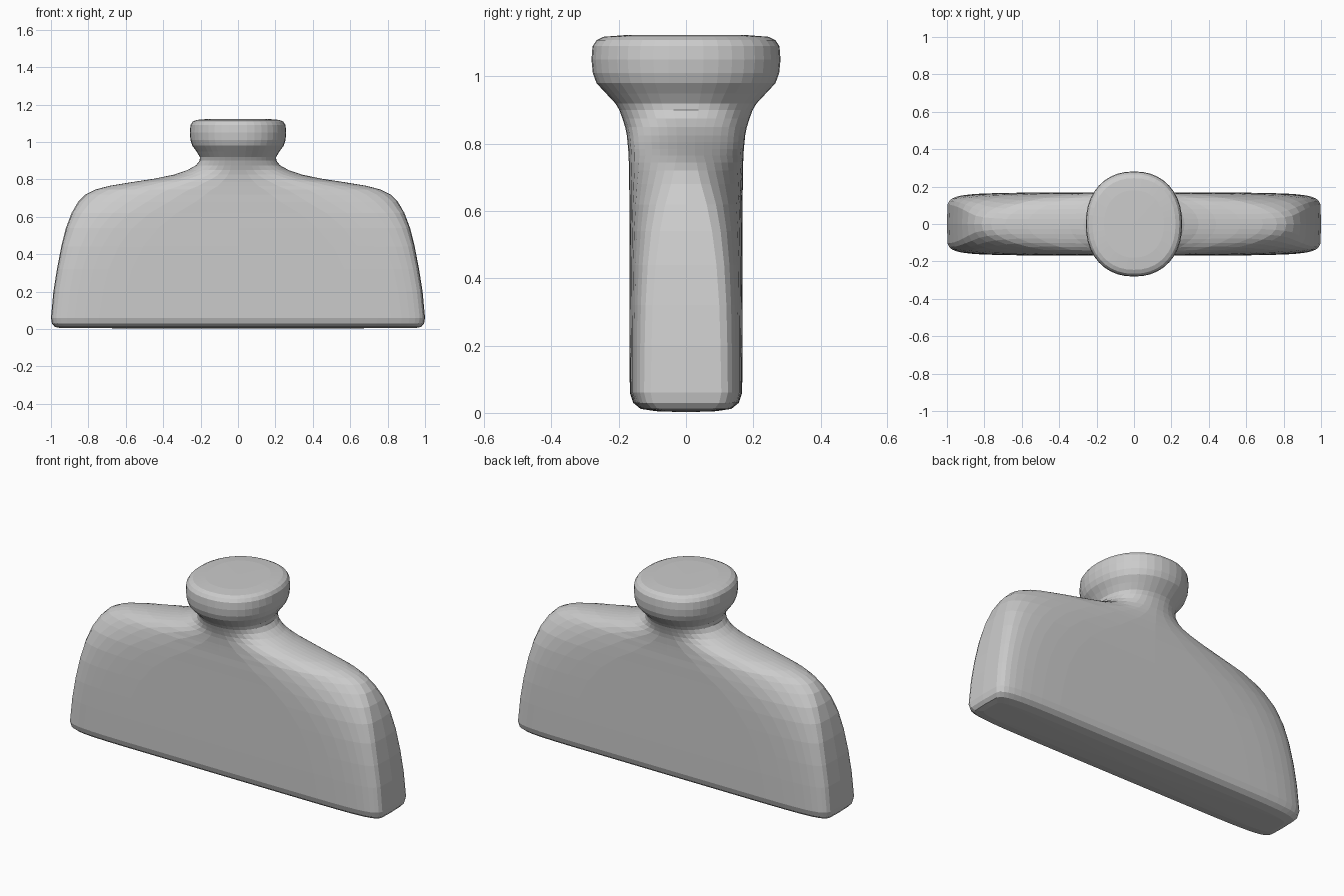
import bpy, bmesh
from math import sin, cos, pi, copysign

SEGMENTS = 40

# Each ring: height, half width, half depth, squareness of the outline
PROFILE = [
    (0.005, 0.95, 0.09, 7), (0.012, 0.98, 0.135, 8), (0.03, 0.995, 0.157, 8),
    (0.06, 1.0, 0.167, 8), (0.20, 0.987, 0.168, 7.5), (0.32, 0.968, 0.168, 7),
    (0.44, 0.945, 0.168, 6), (0.54, 0.92, 0.168, 4.8), (0.62, 0.89, 0.168, 3.7),
    (0.68, 0.855, 0.169, 2.8), (0.72, 0.815, 0.169, 2.4), (0.745, 0.765, 0.17, 2.2),
    (0.765, 0.69, 0.171, 2), (0.785, 0.57, 0.172, 2), (0.805, 0.44, 0.174, 2),
    (0.825, 0.345, 0.176, 2), (0.85, 0.27, 0.181, 2), (0.875, 0.225, 0.189, 2.1),
    (0.90, 0.205, 0.198, 2.2), (0.92, 0.204, 0.21, 2.2), (0.95, 0.222, 0.238, 2.2),
    (0.98, 0.244, 0.266, 2.2), (1.01, 0.254, 0.277, 2.2), (1.05, 0.258, 0.281, 2.2),
    (1.09, 0.254, 0.278, 2.2), (1.108, 0.243, 0.266, 2.2), (1.118, 0.222, 0.245, 2.2),
    (1.123, 0.16, 0.18, 2.2),
]


def outline(hx, hy, n):
    """Superellipse outline: round for n = 2, a rounded rectangle for high n."""
    for i in range(SEGMENTS):
        a = 2 * pi * i / SEGMENTS
        c, s = cos(a), sin(a)
        yield (hx * copysign(abs(c) ** (2 / n), c),
               hy * copysign(abs(s) ** (2 / n), s))


# Wide slab with sloping shoulders, neck and rounded knob as one loft
bm = bmesh.new()
rings = [[bm.verts.new((x, y, z)) for x, y in outline(hx, hy, n)]
         for z, hx, hy, n in PROFILE]
for low, high in zip(rings, rings[1:]):
    for i in range(SEGMENTS):
        j = (i + 1) % SEGMENTS
        bm.faces.new((low[i], low[j], high[j], high[i]))

# Close the underside and the top of the knob
for ring, z in ((rings[0], 0.002), (rings[-1], 1.124)):
    centre = bm.verts.new((0, 0, z))
    for i in range(SEGMENTS):
        bm.faces.new((ring[i], ring[(i + 1) % SEGMENTS], centre))
bmesh.ops.recalc_face_normals(bm, faces=bm.faces[:])

mesh = bpy.data.meshes.new("shouldered_body_with_knob")
bm.to_mesh(mesh)
bm.free()
body = bpy.data.objects.new("shouldered_body_with_knob", mesh)
bpy.context.collection.objects.link(body)
